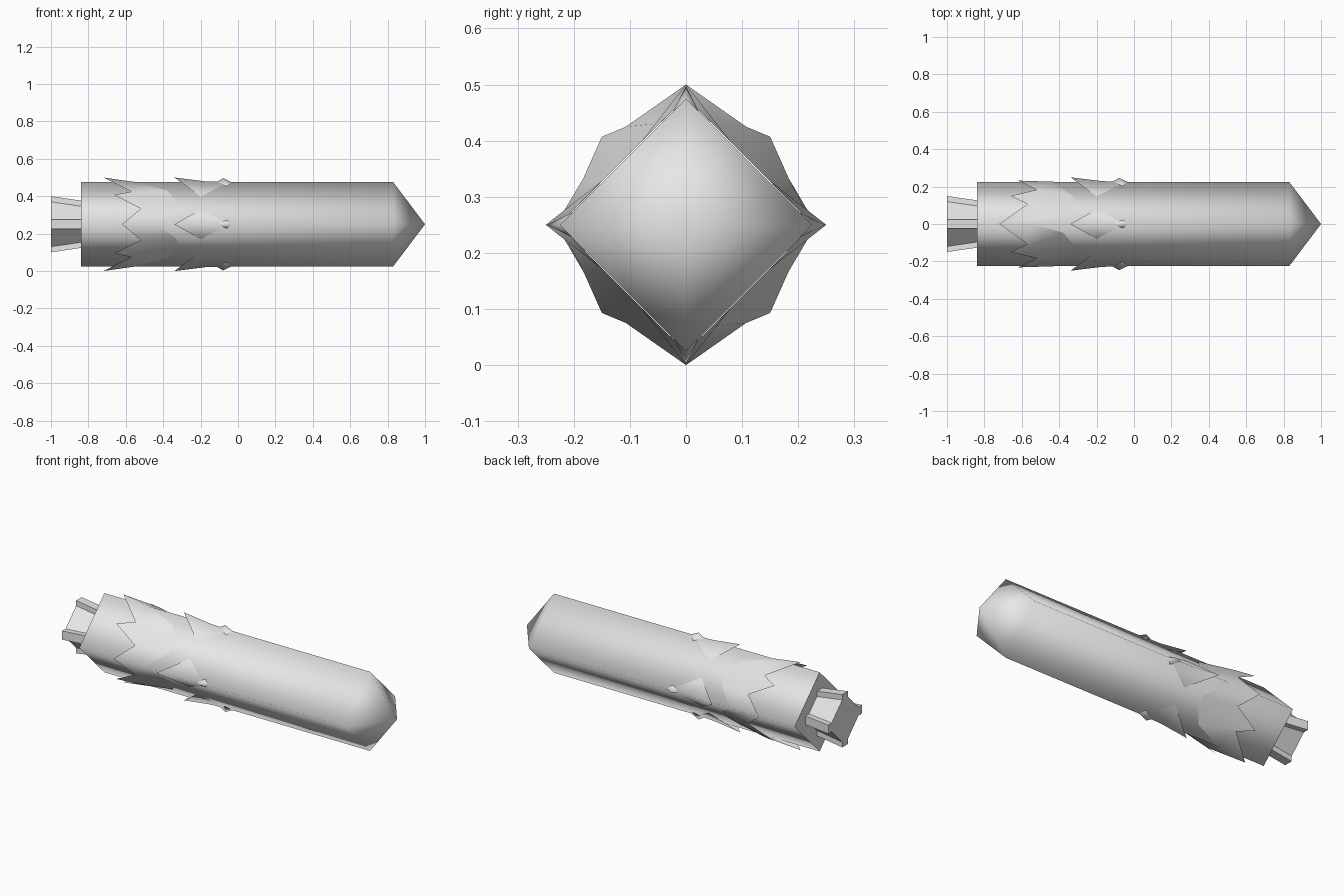
import bpy
import bmesh
import math

if "Cube" in bpy.data.objects:
    bpy.data.objects.remove(bpy.data.objects["Cube"])

CZ = 0.25   # height of the long axis
R = 0.225   # corner radius of the four-sided body

grey = bpy.data.materials.new("light_grey")
grey.diffuse_color = (0.8, 0.8, 0.8, 1)
grey.use_nodes = True
grey.node_tree.nodes["Principled BSDF"].inputs["Base Color"].default_value = grey.diffuse_color


def build(name, points, faces, smooth=True):
    """Mesh from (x, y, height above axis) points, with faces turned outward."""
    bm = bmesh.new()
    vs = [bm.verts.new((x, y, z + CZ)) for x, y, z in points]
    for f in faces:
        face = bm.faces.new([vs[i] for i in f])
        face.smooth = smooth
        face.normal_update()
        c = face.calc_center_median()
        n = face.normal
        out = n.y * c.y + n.z * (c.z - CZ)
        if abs(n.x) > 0.99:
            out = n.x * c.x
        if out < 0:
            face.normal_flip()
    me = bpy.data.meshes.new(name)
    bm.to_mesh(me)
    bm.free()
    me.materials.append(grey)
    ob = bpy.data.objects.new(name, me)
    bpy.context.collection.objects.link(ob)
    return ob


def ring(x, profile):
    return [(x, y, z) for y, z in profile]


def bridge(a, b, n):
    return [(a + i, a + (i + 1) % n, b + (i + 1) % n, b + i) for i in range(n)]


def turn(p, k):
    """Rotate a point by k quarter turns about the long axis."""
    x, y, z = p
    for _ in range(k):
        y, z = -z, y
    return (x, y, z)


# Long square body with pointed nose
diamond = [(R, 0), (0, R), (-R, 0), (0, -R)]
build("body", ring(-0.84, diamond) + ring(0.83, diamond) + [(1.0, 0, 0)],
      bridge(0, 4, 4) + [(4 + i, 4 + (i + 1) % 4, 8) for i in range(4)])
build("body_rear_cap", ring(-0.84, diamond), [(0, 1, 2, 3)], False)


# Tail: ribbed socket that widens toward the end
def tail_profile(r):
    w, d = 0.025, r - 0.03
    quarter = [(r, -w), (r, w), (d, w), (w, d)]
    return [turn((0, y, z), k)[1:] for k in range(4) for y, z in quarter]


n = 16
build("tail_socket", ring(-1.0, tail_profile(0.15)) + ring(-0.83, tail_profile(0.125)),
      bridge(0, n, n), False)
build("tail_end_cap", ring(-1.0, tail_profile(0.15)), [range(n)], False)

# Jagged collar: rear edge flares off the body, front edge merges into it.
# One quadrant from the top corner to the side corner, then mirrored.
rear = [(-0.72, 0, 0.25), (-0.57, 0.107, 0.175), (-0.66, 0.15, 0.157),
        (-0.52, 0.183, 0.083), (-0.62, 0.232, 0)]
front = [(-0.55, 0, 0.226), (-0.38, 0.046, 0.181), (-0.32, 0.113, 0.114),
         (-0.33, 0.15, 0.077), (-0.43, 0.226, 0)]


def full_loop(q):
    half = q + [(x, y, -z) for x, y, z in q[-2::-1]]
    return half + [(x, -y, z) for x, y, z in half[-2:0:-1]]


build("jagged_collar", full_loop(rear) + full_loop(front), bridge(0, 16, 16))

# Barbs and small bumps on each of the four corners
for k in range(4):
    barb = [(-0.34, 0, 0.25), (-0.2, 0.08, 0.148), (-0.2, -0.08, 0.148),
            (-0.17, 0, 0.229), (-0.05, 0, 0.226)]
    build(f"corner_barb_{k}", [turn(p, k) for p in barb],
          [(0, 1, 3), (0, 3, 2), (1, 4, 3), (2, 3, 4)])
    bump = [(-0.08, 0, 0.247), (-0.12, 0, 0.223), (-0.06, 0.022, 0.203),
            (-0.03, 0, 0.223), (-0.06, -0.022, 0.203)]
    build(f"corner_bump_{k}", [turn(p, k) for p in bump],
          [(0, 1, 2), (0, 2, 3), (0, 3, 4), (0, 4, 1)])
